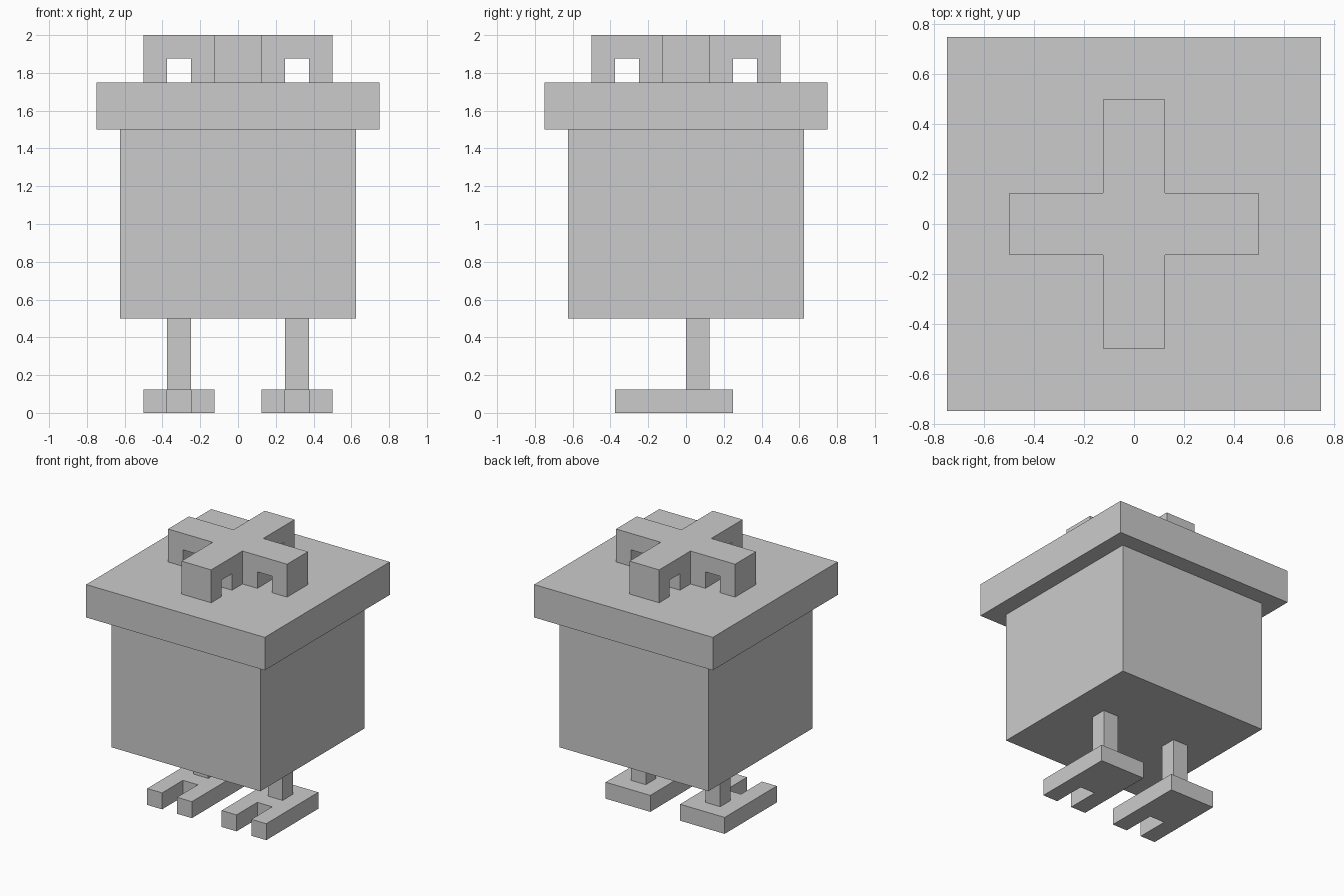
import bpy, bmesh
from math import pi
from mathutils import Matrix

if "Cube" in bpy.data.objects:
    bpy.data.objects.remove(bpy.data.objects["Cube"])


def make(name, bm, matrix=None):
    if matrix:
        bmesh.ops.transform(bm, matrix=matrix, verts=bm.verts)
    bmesh.ops.recalc_face_normals(bm, faces=bm.faces)
    mesh = bpy.data.meshes.new(name)
    bm.to_mesh(mesh)
    bm.free()
    obj = bpy.data.objects.new(name, mesh)
    bpy.context.collection.objects.link(obj)
    return obj


def box(name, lo, hi):
    bm = bmesh.new()
    bmesh.ops.create_cube(bm, size=1)
    size = [b - a for a, b in zip(lo, hi)]
    mid = [(a + b) / 2 for a, b in zip(lo, hi)]
    return make(name, bm, Matrix.Translation(mid) @ Matrix.Diagonal((*size, 1)))


def prism(name, profile, depth, matrix):
    """Extrude an XY profile upwards by depth, then place it."""
    bm = bmesh.new()
    face = bm.faces.new([bm.verts.new((x, y, 0)) for x, y in profile])
    new = bmesh.ops.extrude_face_region(bm, geom=[face])["geom"]
    verts = [v for v in new if isinstance(v, bmesh.types.BMVert)]
    bmesh.ops.translate(bm, vec=(0, 0, depth), verts=verts)
    return make(name, bm, matrix)


# Gift box body and overhanging lid
box("box_body", (-.625, -.625, .5), (.625, .625, 1.5))
box("box_lid", (-.75, -.75, 1.5), (.75, .75, 1.75))

# Bow: centre knot and four arched loops around it
box("bow_knot", (-.125, -.125, 1.75), (.125, .125, 2))
arch = [(.125, 1.75), (.25, 1.75), (.25, 1.875), (.375, 1.875),
        (.375, 1.75), (.5, 1.75), (.5, 2), (.125, 2)]
upright = Matrix.Translation((0, .125, 0)) @ Matrix.Rotation(pi / 2, 4, 'X')
for i in range(4):
    prism(f"bow_loop_{i + 1}", arch, .25, Matrix.Rotation(i * pi / 2, 4, 'Z') @ upright)

# Legs and two-toed feet
foot = [(-.1875, .25), (-.1875, -.375), (-.0625, -.375), (-.0625, -.125),
        (.0625, -.125), (.0625, -.375), (.1875, -.375), (.1875, .25)]
for side, x in (("left", -.3125), ("right", .3125)):
    box(f"{side}_leg", (x - .0625, 0, .125), (x + .0625, .125, .5))
    prism(f"{side}_foot", foot, .125, Matrix.Translation((x, 0, 0)))
